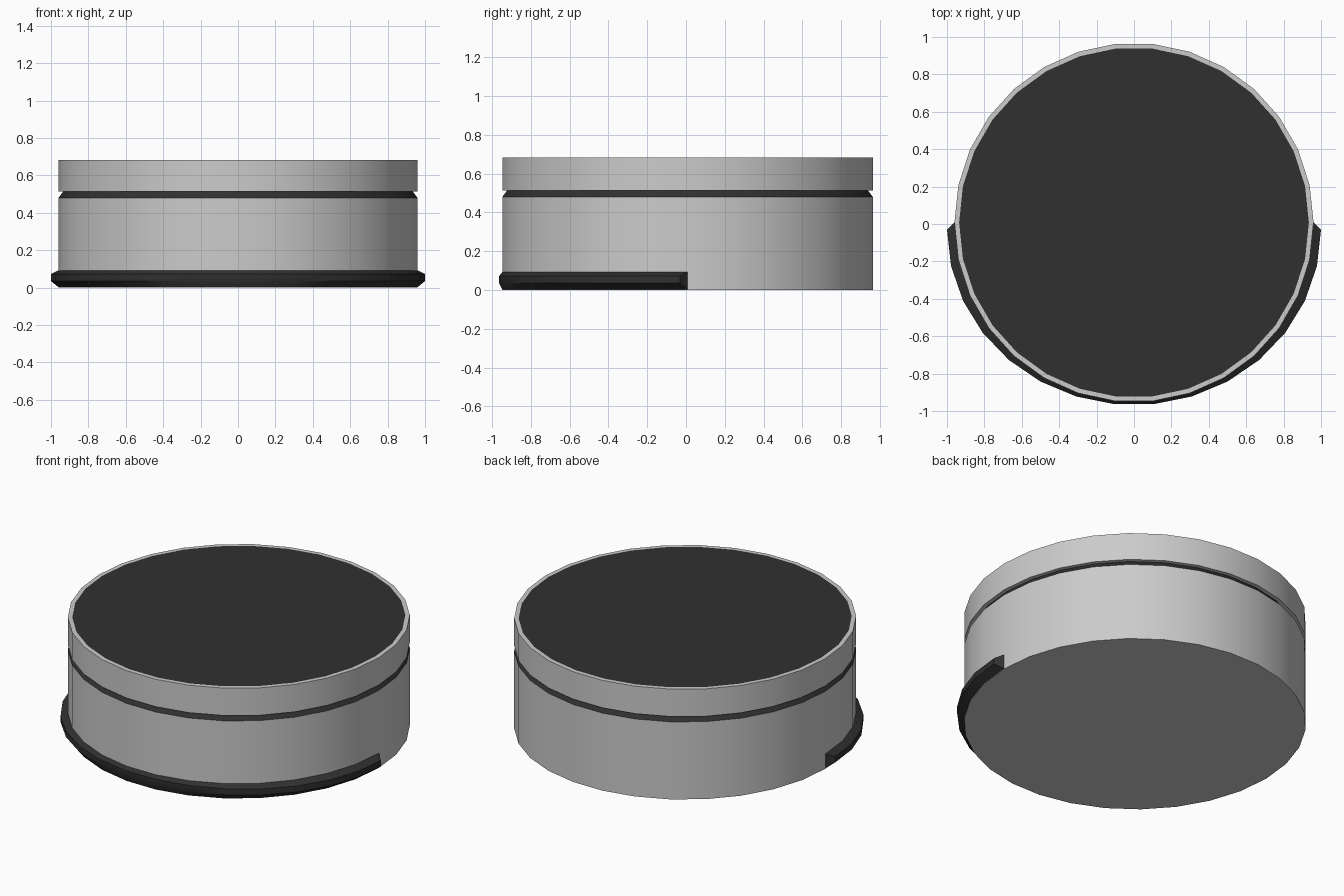
import bpy, bmesh
from math import cos, sin, pi, radians

if "Cube" in bpy.data.objects:
    bpy.data.objects.remove(bpy.data.objects["Cube"])

SIDES = 30
YC = 0.008          # body axis sits slightly behind the origin

black = bpy.data.materials.new("black")
black.diffuse_color = (0.03, 0.03, 0.03, 1)
black.use_nodes = True
black.node_tree.nodes["Principled BSDF"].inputs["Base Color"].default_value = black.diffuse_color


def sweep(name, profile, start=0, steps=SIDES, cap_low=False, cap_high=False,
          tube=False, mat=None, smooth=True):
    """Sweep (rx, ry, centre_y, z) points around the vertical axis."""
    bm = bmesh.new()
    closed = steps == SIDES
    count = steps if closed else steps + 1
    rows = []
    for i in range(count):
        a = start + 2 * pi * i / SIDES
        rows.append([bm.verts.new((rx * cos(a), cy + ry * sin(a), z))
                     for rx, ry, cy, z in profile])
    n = len(profile)
    for i in range(steps):
        p, q = rows[i], rows[(i + 1) % count]
        for j in range(n if tube else n - 1):
            k = (j + 1) % n
            bm.faces.new((p[j], q[j], q[k], p[k]))
    if cap_low:
        bm.faces.new([r[0] for r in reversed(rows)])
    if cap_high:
        bm.faces.new([r[-1] for r in rows])
    if tube and not closed:
        bm.faces.new(rows[0])
        bm.faces.new(list(reversed(rows[-1])))
    mesh = bpy.data.meshes.new(name)
    bm.to_mesh(mesh)
    bm.free()
    obj = bpy.data.objects.new(name, mesh)
    bpy.context.collection.objects.link(obj)
    if mat:
        mesh.materials.append(mat)
    if smooth:
        bpy.ops.object.select_all(action='DESELECT')
        obj.select_set(True)
        bpy.context.view_layer.objects.active = obj
        bpy.ops.object.shade_smooth_by_angle(angle=radians(30))
    return obj


def ring(r, z):
    return (r, r, YC, z)


# Main drum, closed underneath
sweep("drum", [ring(0.96, 0), ring(0.96, 0.48)], cap_low=True)

# Sloped dark seam below the upper band
sweep("seam", [ring(0.96, 0.48), ring(0.935, 0.513)], mat=black)

# Upper band with its underside ledge and thin top rim
sweep("upper_band", [ring(0.935, 0.513), ring(0.96, 0.513),
                     ring(0.96, 0.683), ring(0.935, 0.683)])

# Dark top surface, flush with the rim
bpy.ops.mesh.primitive_circle_add(vertices=SIDES, radius=0.935, fill_type='NGON',
                                  location=(0, YC, 0.683), rotation=(0, 0, pi / 2))
top = bpy.context.object
top.name = "top_surface"
top.rotation_euler.z = 0
# line the corners up with the drum, which has corners on the x axis
for i, v in enumerate(top.data.vertices):
    a = 2 * pi * i / SIDES
    v.co = (0.935 * cos(a), 0.935 * sin(a), 0)
top.data.materials.append(black)

# Bevelled bumper around the front half of the base
sweep("front_bumper", [ring(0.96, 0.002), (1.0, 0.938, -0.03, 0.035),
                       (1.0, 0.938, -0.03, 0.072), ring(0.96, 0.092)],
      start=pi, steps=SIDES // 2, tube=True, mat=black)
